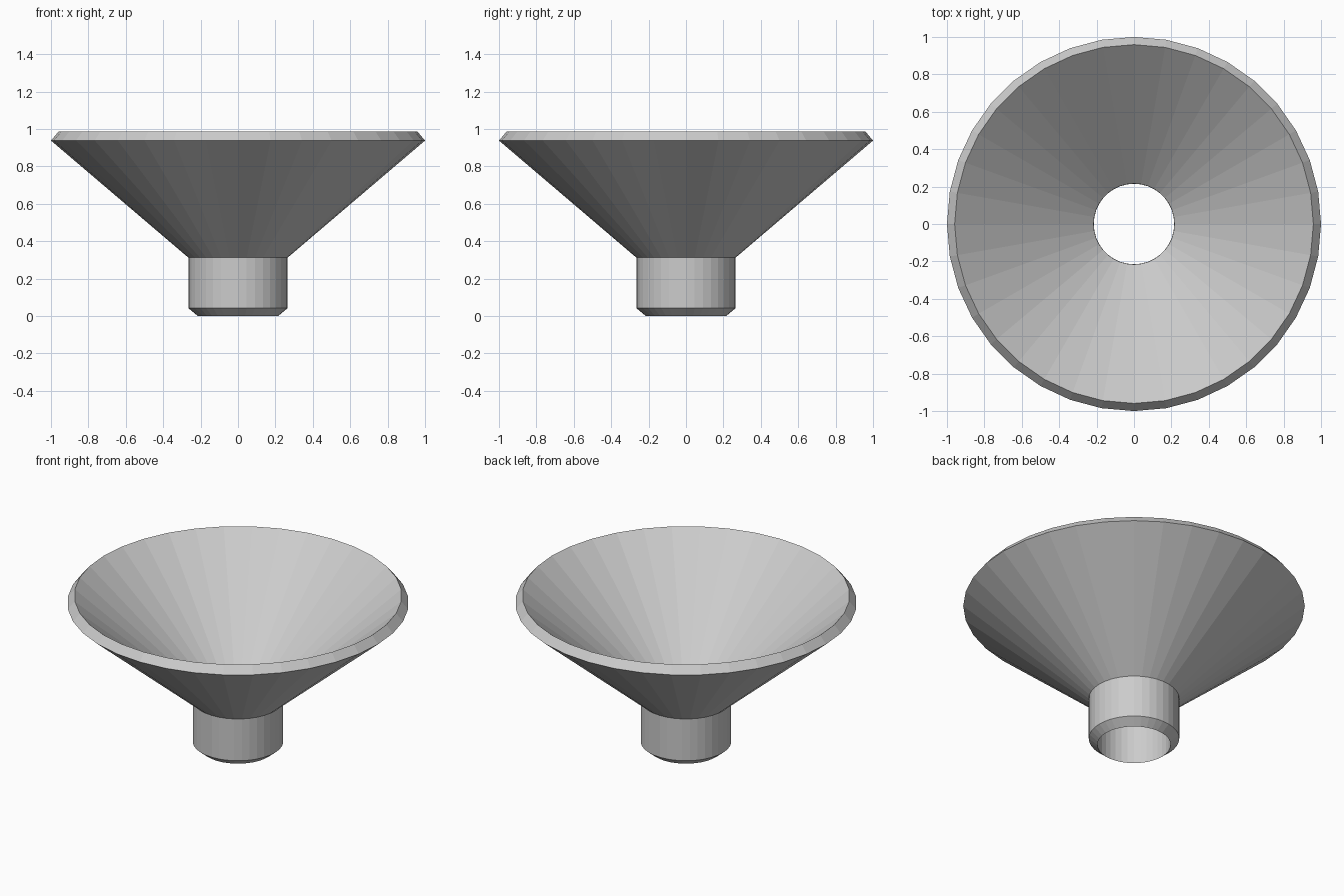
import bpy, bmesh, math
from mathutils import Vector

if "Cube" in bpy.data.objects:
    bpy.data.objects.remove(bpy.data.objects["Cube"])

# Closed wall profile (radius, height): neck, flared cone, slanted rim, inside wall
PROFILE = [(0.215, 0.0), (0.265, 0.042), (0.265, 0.312), (1.0, 0.938),
           (0.959, 0.987), (0.216, 0.35)]
SIDES = 36


def lathe(name, profile, sides):
    """Spin a closed profile around z into a watertight flat-shaded ring."""
    bm = bmesh.new()
    rings = []
    for i in range(sides):
        a = 2 * math.pi * i / sides
        rings.append([bm.verts.new(Vector((r * math.cos(a), r * math.sin(a), z)))
                      for r, z in profile])
    n = len(profile)
    for i in range(sides):
        here, there = rings[i], rings[(i + 1) % sides]
        for j in range(n):
            k = (j + 1) % n
            bm.faces.new((here[j], there[j], there[k], here[k]))
    bmesh.ops.recalc_face_normals(bm, faces=bm.faces)
    mesh = bpy.data.meshes.new(name)
    bm.to_mesh(mesh)
    bm.free()
    obj = bpy.data.objects.new(name, mesh)
    bpy.context.collection.objects.link(obj)
    return obj


# Funnel shell with open neck
lathe("funnel", PROFILE, SIDES)
